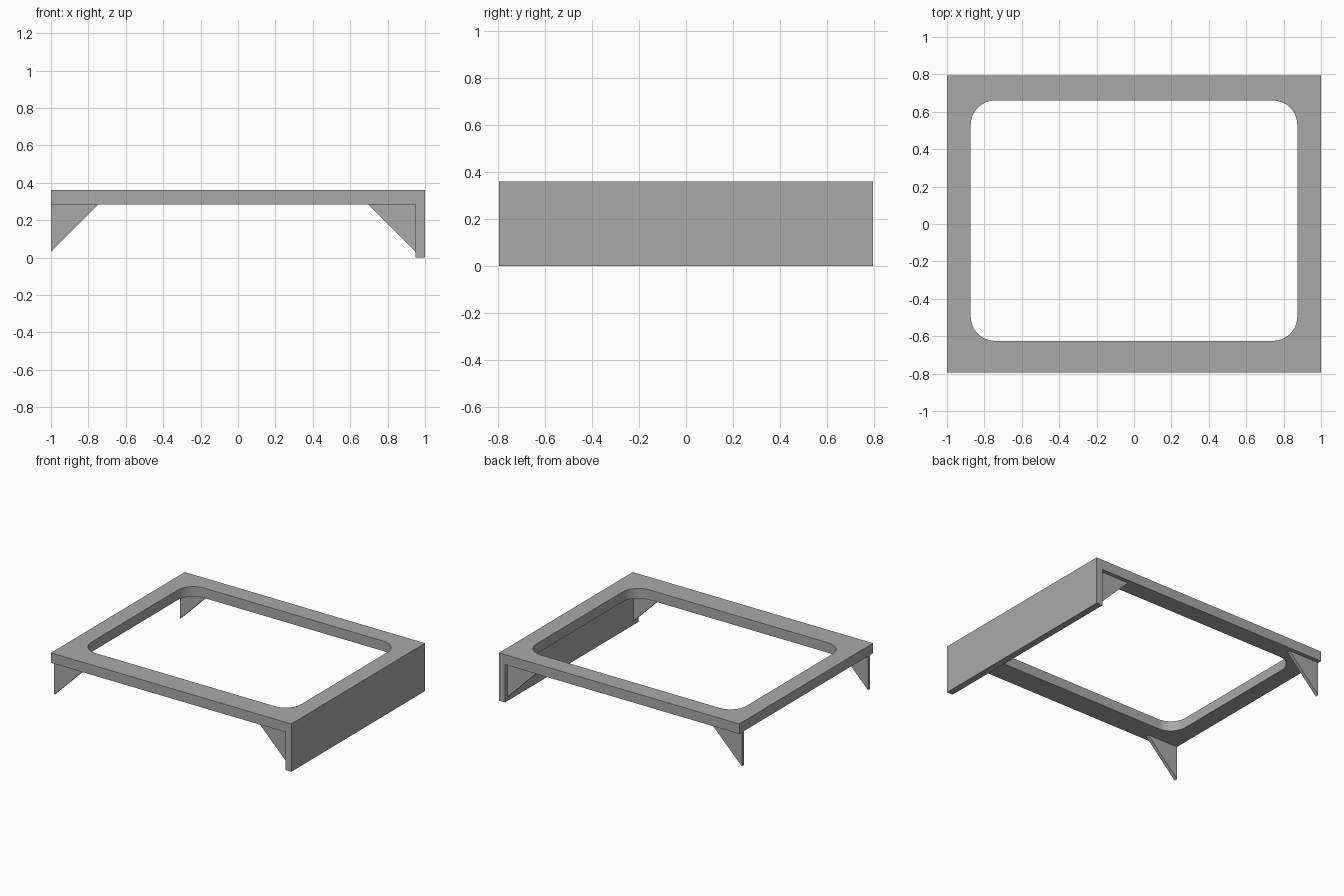
import bpy
import bmesh
from math import radians, sin, cos
from mathutils import Vector

cube = bpy.data.objects.get("Cube")
if cube:
    bpy.data.objects.remove(cube, do_unlink=True)

HALF_X, HALF_Y = 1.0, 0.795
TOP, UNDER = 0.36, 0.285
WALL = 0.05
TIP = 0.03

grey = bpy.data.materials.new("plain grey")
grey.use_nodes = True
colour = (0.4, 0.4, 0.4, 1)
grey.diffuse_color = colour
grey.node_tree.nodes["Principled BSDF"].inputs["Base Color"].default_value = colour


def prism(name, outline, sweep):
    """Extrude a flat outline along a vector into a closed solid."""
    bm = bmesh.new()
    face = bm.faces.new([bm.verts.new(p) for p in outline])
    grown = bmesh.ops.extrude_face_region(bm, geom=[face], use_keep_orig=True)
    moved = [g for g in grown["geom"] if isinstance(g, bmesh.types.BMVert)]
    bmesh.ops.translate(bm, verts=moved, vec=Vector(sweep))
    bmesh.ops.recalc_face_normals(bm, faces=bm.faces)
    mesh = bpy.data.meshes.new(name)
    bm.to_mesh(mesh)
    bm.free()
    mesh.materials.append(grey)
    obj = bpy.data.objects.new(name, mesh)
    bpy.context.collection.objects.link(obj)
    return obj


def rounded_rectangle(x0, x1, y0, y1, r, z, steps=12):
    """Outline of a rectangle with arcs at its corners."""
    corners = [(x1 - r, y1 - r), (x0 + r, y1 - r), (x0 + r, y0 + r), (x1 - r, y0 + r)]
    points = []
    for i, (cx, cy) in enumerate(corners):
        for s in range(steps + 1):
            a = radians(90 * (i + s / steps))
            points.append((cx + r * cos(a), cy + r * sin(a), z))
    return points


# Top frame and side wall, one L-shaped section swept front to back
section = [(-HALF_X, UNDER), (-HALF_X, TOP), (HALF_X, TOP), (HALF_X, 0),
           (HALF_X - WALL, 0), (HALF_X - WALL, UNDER)]
frame = prism("frame_with_side_wall", [(x, -HALF_Y, z) for x, z in section],
              (0, 2 * HALF_Y, 0))

# Rounded opening
cutter = prism("opening_cutter",
               rounded_rectangle(-0.873, 0.873, -0.625, 0.66, 0.13, UNDER - 0.1),
               (0, 0, 0.3))
cutter.hide_render = True
cut = frame.modifiers.new("opening", 'BOOLEAN')
cut.operation = 'DIFFERENCE'
cut.solver = 'EXACT'
cut.object = cutter
bpy.context.view_layer.objects.active = frame
frame.select_set(True)
bpy.ops.object.modifier_apply(modifier=cut.name)
bpy.data.objects.remove(cutter, do_unlink=True)
bpy.ops.object.shade_smooth_by_angle(angle=radians(30))

# Triangular corner brackets
REACH = UNDER - TIP
for end, y in (("front", -HALF_Y + 0.035), ("back", HALF_Y - 0.055)):
    for side, x, inward in (("right", -HALF_X, 1), ("left", HALF_X - WALL, -1)):
        outline = [(x, y, TIP), (x, y, UNDER), (x + inward * REACH, y, UNDER)]
        prism(f"{end}_{side}_bracket", outline, (0, 0.025, 0))
